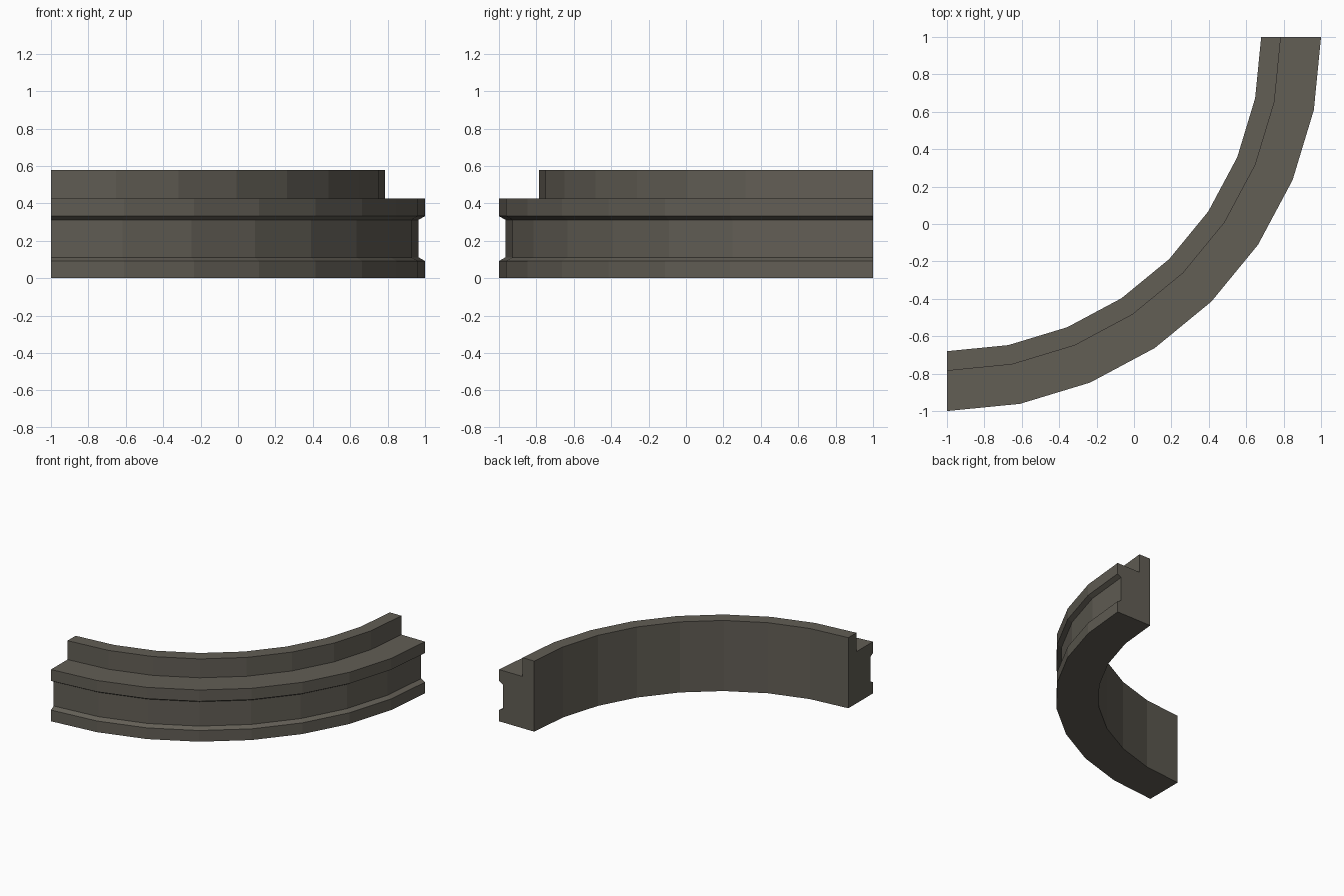
import bpy, bmesh, math

if "Cube" in bpy.data.objects:
    bpy.data.objects.remove(bpy.data.objects["Cube"])

# Quarter-circle stone curb: one cross-section swept about the corner (-1, 1)
CENTER = (-1.0, 1.0)
SEGMENTS = 8

# Cross-section as (radius, height): grooved outer face, step, raised inner lip
PROFILE = [(1.68, 0.0), (2.0, 0.0), (2.0, 0.092), (1.965, 0.112),
           (1.965, 0.312), (2.0, 0.332), (2.0, 0.425),
           (1.785, 0.425), (1.785, 0.58), (1.68, 0.58)]

stone = bpy.data.materials.new("dark_grey_stone")
stone.diffuse_color = (0.122, 0.112, 0.091, 1.0)
stone.use_nodes = True
stone.node_tree.nodes["Principled BSDF"].inputs["Base Color"].default_value = stone.diffuse_color

bm = bmesh.new()
rings = []
for i in range(SEGMENTS + 1):
    a = math.radians(90) * i / SEGMENTS
    rings.append([bm.verts.new((CENTER[0] + r * math.sin(a),
                                CENTER[1] - r * math.cos(a), z))
                  for r, z in PROFILE])

# Swept sides
n = len(PROFILE)
for a, b in zip(rings, rings[1:]):
    for j in range(n):
        k = (j + 1) % n
        bm.faces.new((a[j], b[j], b[k], a[k]))

# End caps
bm.faces.new(rings[0])
bm.faces.new(rings[-1][::-1])
bmesh.ops.recalc_face_normals(bm, faces=bm.faces)

mesh = bpy.data.meshes.new("curved_wall_trim")
bm.to_mesh(mesh)
bm.free()
mesh.materials.append(stone)
obj = bpy.data.objects.new("curved_wall_trim", mesh)
bpy.context.collection.objects.link(obj)
